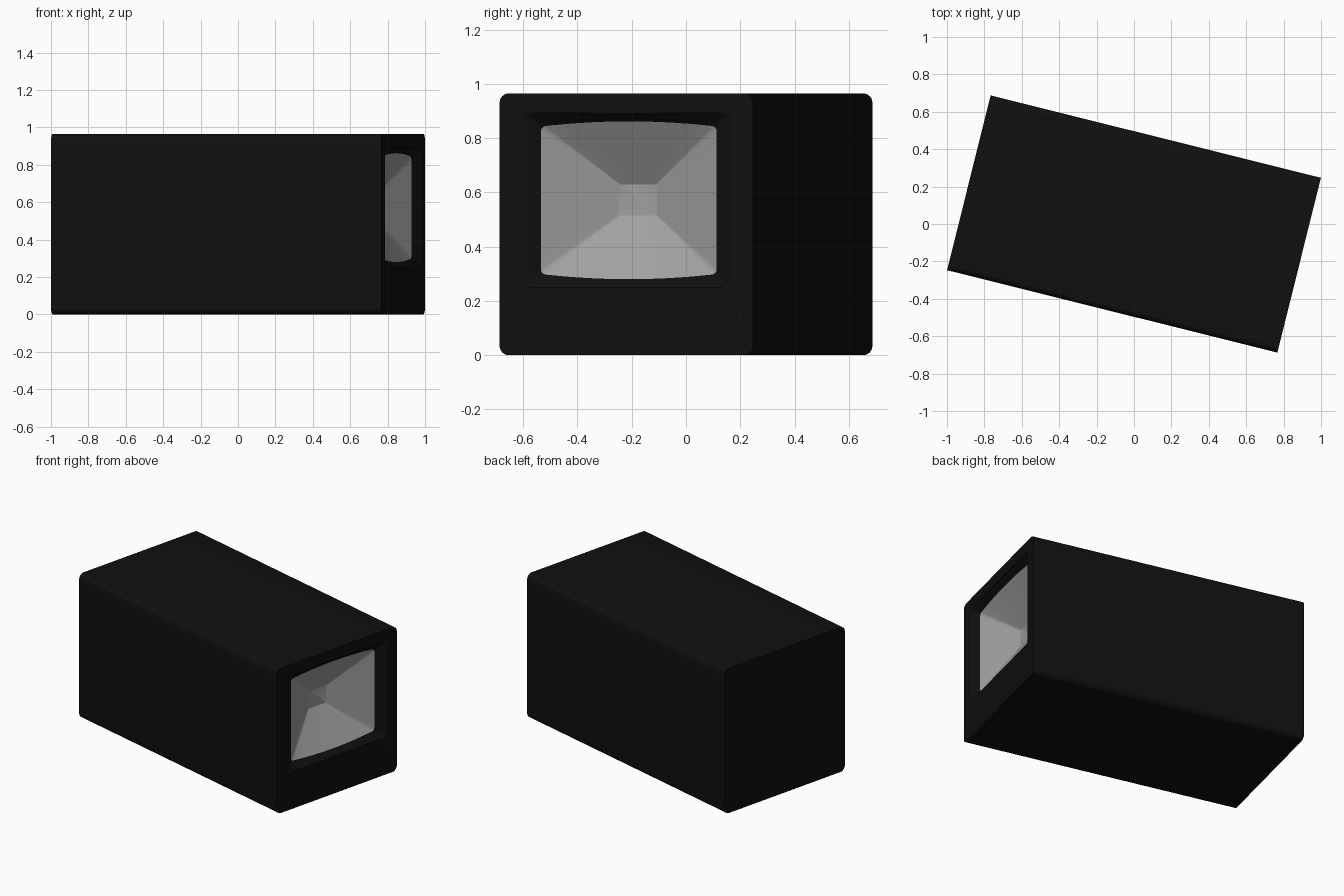
import bpy
import bmesh
import math

if "Cube" in bpy.data.objects:
    bpy.data.objects.remove(bpy.data.objects["Cube"])

TILT = math.radians(-14)   # whole model is turned about z
END = 0.91                 # half length of the housing


def material(name, value):
    m = bpy.data.materials.new(name)
    m.diffuse_color = (value, value, value, 1)
    m.use_nodes = True
    m.node_tree.nodes["Principled BSDF"].inputs["Base Color"].default_value = m.diffuse_color
    return m


def ring(u, cz, hw, hh, r, bulge=0.0):
    """Rounded rectangle in the plane x = u, with optionally bowed top and bottom."""
    corners = []
    for q, (sy, sz) in enumerate([(1, 1), (-1, 1), (-1, -1), (1, -1)]):
        arc = []
        for k in range(7):
            a = math.pi / 2 * (q + k / 6)
            arc.append((sy * (hw - r) + r * math.cos(a), sz * (hh - r) + r * math.sin(a)))
        corners.append(arc)
    pts = []
    for q in range(4):
        arc, nxt = corners[q], corners[(q + 1) % 4]
        pts += arc
        for k in range(1, 8):
            t = k / 8
            pts.append(tuple(a + (b - a) * t for a, b in zip(arc[-1], nxt[0])))
    return [(u, y, cz + z + bulge * (1 - (y / hw) ** 2) * z / hh) for y, z in pts]


def loft(name, rings, mat, cap_first=False, cap_last=False):
    bm = bmesh.new()
    loops = [[bm.verts.new(p) for p in r] for r in rings]
    n = len(loops[0])
    for a, b in zip(loops, loops[1:]):
        for i in range(n):
            j = (i + 1) % n
            bm.faces.new((a[i], a[j], b[j], b[i]))
    if cap_first:
        bm.faces.new(loops[0][::-1])
    if cap_last:
        bm.faces.new(loops[-1])
    mesh = bpy.data.meshes.new(name)
    bm.to_mesh(mesh)
    bm.free()
    mesh.materials.append(mat)
    ob = bpy.data.objects.new(name, mesh)
    bpy.context.collection.objects.link(ob)
    ob.rotation_euler.z = TILT
    bpy.ops.object.select_all(action='DESELECT')
    ob.select_set(True)
    bpy.context.view_layer.objects.active = ob
    bpy.ops.object.shade_smooth_by_angle(angle=math.radians(25))
    return ob


black = material("black_plastic", 0.005)
grey = material("grey_reflector", 0.35)

# Opening shared by the housing bezel and the reflector
opening = ring(0.872, 0.571, 0.334, 0.272, 0.018, 0.019)

# Housing: long rounded box with a sloped bezel around the opening
loft("housing", [
    ring(-END, 0.4825, 0.4815, 0.4825, 0.035),
    ring(END, 0.4825, 0.4815, 0.4825, 0.035),
    ring(END, 0.571, 0.397, 0.322, 0.012),
    opening,
], black, cap_first=True)

# Reflector: four sloped walls running back to a small flat plate
loft("reflector", [
    opening,
    ring(0.728, 0.572, 0.071, 0.0575, 0.003),
], grey, cap_last=True)
